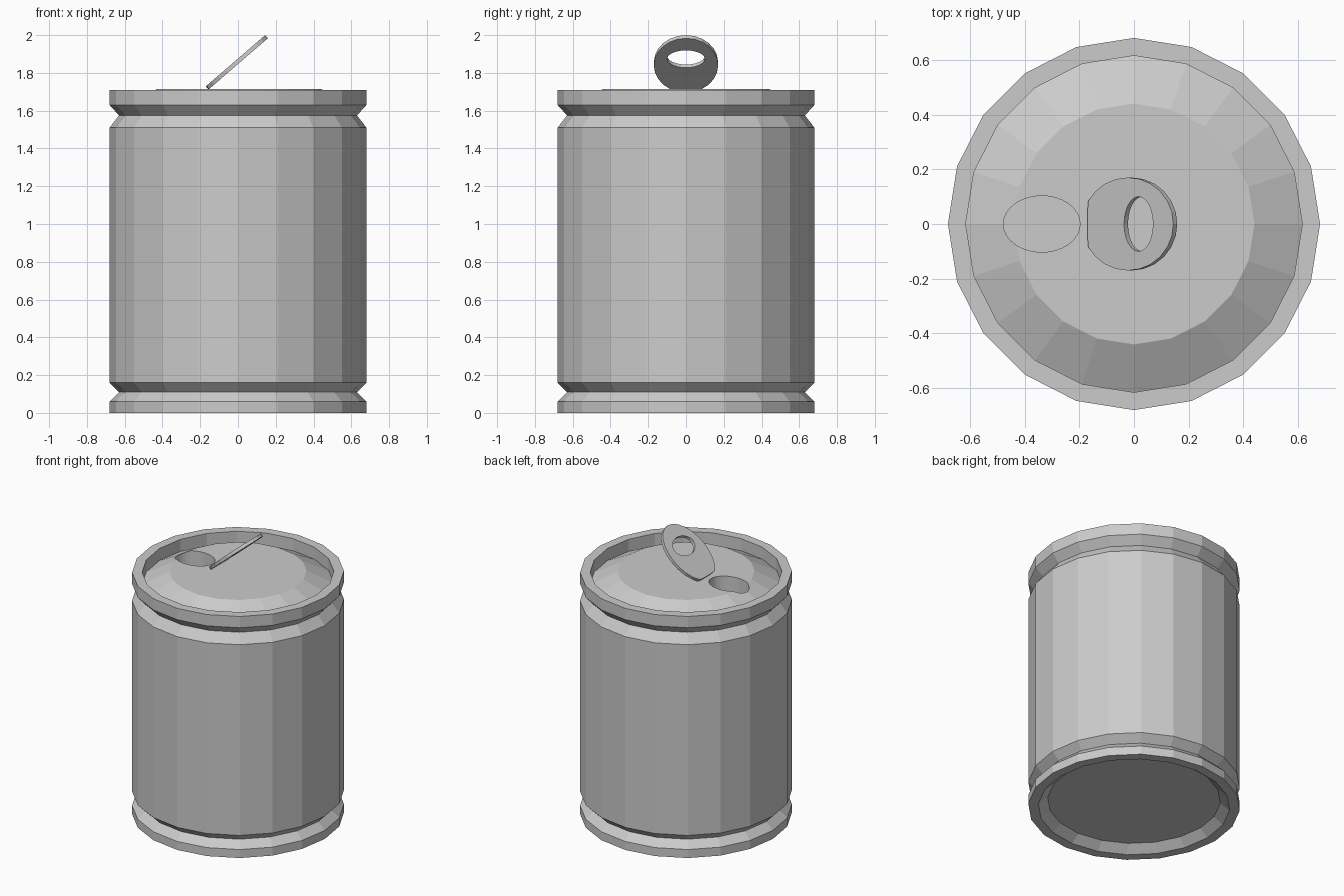
import bpy, bmesh
from math import sin, cos, pi, radians
from mathutils import Matrix

if "Cube" in bpy.data.objects:
    bpy.data.objects.remove(bpy.data.objects["Cube"])


def make_object(name, bm):
    bmesh.ops.recalc_face_normals(bm, faces=bm.faces)
    mesh = bpy.data.meshes.new(name)
    bm.to_mesh(mesh)
    bm.free()
    obj = bpy.data.objects.new(name, mesh)
    bpy.context.collection.objects.link(obj)
    return obj


def bridge(bm, a, b):
    n = len(a)
    for i in range(n):
        j = (i + 1) % n
        bm.faces.new((a[i], a[j], b[j], b[i]))


def lathe(name, profile, sides):
    """Revolve (radius, z) points, closing both ends with a flat cap."""
    bm = bmesh.new()
    rings = [[bm.verts.new((r * cos(2 * pi * i / sides), r * sin(2 * pi * i / sides), z))
              for i in range(sides)] for r, z in profile]
    for a, b in zip(rings, rings[1:]):
        bridge(bm, a, b)
    bm.faces.new(rings[0])
    bm.faces.new(rings[-1])
    return make_object(name, bm)


# Can body: recessed base, pinched necks, rim and raised lid panel
can = lathe("can_body", [
    (0.555, 0.05), (0.615, 0.0), (0.68, 0.0), (0.68, 0.06), (0.63, 0.11),
    (0.68, 0.16), (0.68, 1.51), (0.63, 1.575), (0.68, 1.63), (0.68, 1.71),
    (0.615, 1.71), (0.615, 1.625), (0.44, 1.715)], 20)

# Drinking hole cut into the lid
cutter = lathe("hole_cutter", [(1, -0.5), (1, 0.5)], 32)
cutter.data.transform(Matrix.Translation((-0.337, 0, 1.70)) @ Matrix.Diagonal((0.14, 0.103, 0.4, 1)))
cutter.hide_render = True
mod = can.modifiers.new("drinking_hole", 'BOOLEAN')
mod.operation = 'DIFFERENCE'
mod.solver = 'EXACT'
mod.object = cutter
bpy.context.view_layer.objects.active = can
bpy.ops.object.modifier_apply(modifier=mod.name)
bpy.data.objects.remove(cutter)

# Ring-pull tab: oval plate with one straight end and a finger hole, tilted up
bm = bmesh.new()
N, THICK = 24, 0.022
loops = []
for z in (0, THICK):
    outer, inner = [], []
    for i in range(N):
        t = 2 * pi * i / N
        outer.append(bm.verts.new((max(0.195 + 0.22 * cos(t), 0), 0.17 * sin(t), z)))
        inner.append(bm.verts.new((0.247 + 0.07 * cos(t), 0.1 * sin(t), z)))
    bridge(bm, outer, inner)
    loops.append((outer, inner))
for k in (0, 1):
    bridge(bm, loops[0][k], loops[1][k])
tab = make_object("pull_tab", bm)
tab.data.transform(Matrix.Translation((-0.156, 0, 1.712)) @ Matrix.Rotation(radians(-40.8), 4, 'Y'))
